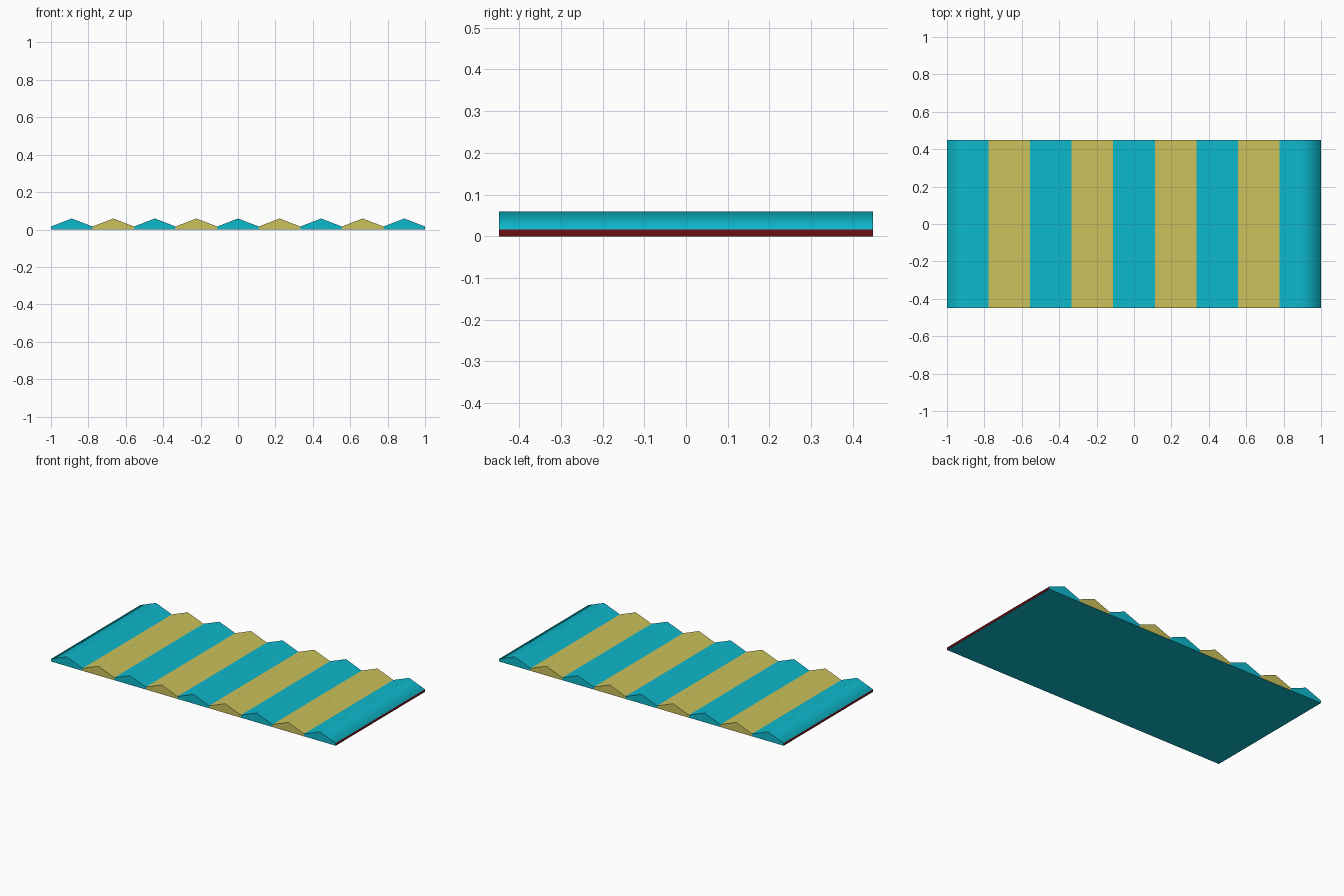
import bpy, bmesh, math

if "Cube" in bpy.data.objects:
    bpy.data.objects.remove(bpy.data.objects["Cube"])

RIDGES = 9
HALF_X, HALF_Y = 1.0, 0.448
VALLEY_Z, PEAK_Z = 0.016, 0.059
PITCH = 2 * HALF_X / RIDGES


def material(name, rgb):
    m = bpy.data.materials.new(name)
    m.diffuse_color = (*rgb, 1)
    m.use_nodes = True
    m.node_tree.nodes["Principled BSDF"].inputs["Base Color"].default_value = m.diffuse_color
    return m


CYAN, YELLOW, RED = 0, 1, 2
mats = [material("cyan", (0.004, 0.479, 0.604)),
        material("straw yellow", (0.597, 0.533, 0.105)),
        material("dark red", (0.13, 0.004, 0.006))]

bm = bmesh.new()


def line(x, z):
    """Front and back vertex of one line running along the depth."""
    return [bm.verts.new((x, y, z)) for y in (-HALF_Y, HALF_Y)]


def face(verts, mat):
    f = bm.faces.new(verts)
    f.material_index = mat


# Profile lines: base and valley at each strip border, peak between them
base = [line(-HALF_X + i * PITCH, 0) for i in range(RIDGES + 1)]
valley = [line(-HALF_X + i * PITCH, VALLEY_Z) for i in range(RIDGES + 1)]
peak = [line(-HALF_X + (i + 0.5) * PITCH, PEAK_Z) for i in range(RIDGES)]

for i in range(RIDGES):
    colour = YELLOW if i % 2 else CYAN
    b0, b1, v0, v1, p = base[i], base[i + 1], valley[i], valley[i + 1], peak[i]
    # Two slopes, the gable ends and the underside
    face((v0[0], p[0], p[1], v0[1]), colour)
    face((p[0], v1[0], v1[1], p[1]), colour)
    for s in (0, 1):
        face((b0[s], b1[s], v1[s], p[s], v0[s]), colour)
    face((b0[0], b0[1], b1[1], b1[0]), CYAN)

# Red strips closing the two short ends
for i in (0, RIDGES):
    face((base[i][0], base[i][1], valley[i][1], valley[i][0]), RED)

bmesh.ops.recalc_face_normals(bm, faces=bm.faces)
mesh = bpy.data.meshes.new("ridged_panel")
bm.to_mesh(mesh)
bm.free()
for m in mats:
    mesh.materials.append(m)
panel = bpy.data.objects.new("ridged_panel", mesh)
bpy.context.collection.objects.link(panel)

# Soft ridges, crisp gables and underside
bpy.context.view_layer.objects.active = panel
panel.select_set(True)
bpy.ops.object.shade_smooth_by_angle(angle=math.radians(80))
